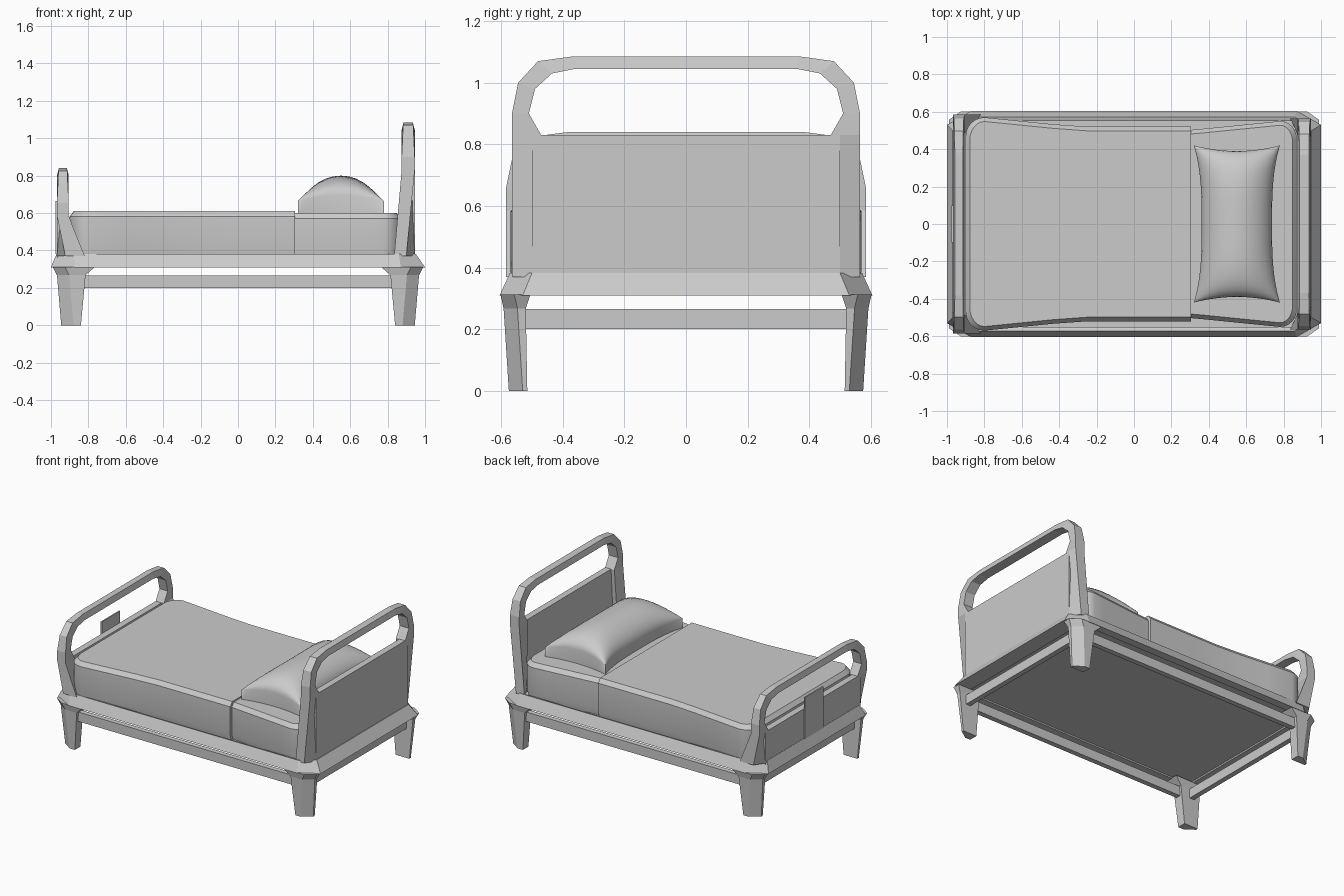
import bpy
import bmesh
import math

old = bpy.data.objects.get("Cube")
if old:
    bpy.data.objects.remove(old, do_unlink=True)

grey = bpy.data.materials.new("light_grey")
grey.use_nodes = True
GREY = (0.6, 0.6, 0.6, 1)
grey.diffuse_color = GREY
grey.node_tree.nodes["Principled BSDF"].inputs["Base Color"].default_value = GREY


def finish(name, bm, smooth=None):
    bmesh.ops.recalc_face_normals(bm, faces=bm.faces)
    mesh = bpy.data.meshes.new(name)
    bm.to_mesh(mesh)
    bm.free()
    obj = bpy.data.objects.new(name, mesh)
    bpy.context.collection.objects.link(obj)
    mesh.materials.append(grey)
    if smooth:
        bpy.ops.object.select_all(action='DESELECT')
        obj.select_set(True)
        bpy.context.view_layer.objects.active = obj
        bpy.ops.object.shade_smooth_by_angle(angle=math.radians(smooth))
    return obj


def loft(name, rings, smooth=None):
    """Skin a stack of equal rings and close both ends."""
    bm = bmesh.new()
    rows = [[bm.verts.new(p) for p in ring] for ring in rings]
    n = len(rows[0])
    for a, b in zip(rows, rows[1:]):
        for i in range(n):
            j = (i + 1) % n
            bm.faces.new((a[i], a[j], b[j], b[i]))
    bm.faces.new(rows[0])
    bm.faces.new(rows[-1])
    return finish(name, bm, smooth)


def box(name, x0, x1, y0, y1, z0, z1):
    flat = [(x0, y0), (x1, y0), (x1, y1), (x0, y1)]
    return loft(name, [[(x, y, z) for x, y in flat] for z in (z0, z1)])


# Base frame: octagonal rim with a sunken deck
def octagon(xl, xr, cut, y, ycut, z):
    return [(xr, -ycut, z), (xr, ycut, z), (xr - cut, y, z), (-xl + cut, y, z),
            (-xl, ycut, z), (-xl, -ycut, z), (-xl + cut, -y, z), (xr - cut, -y, z)]


loft("bed_frame", [
    octagon(0.9, 0.89, 0.02, 0.55, 0.53, 0.32),
    octagon(0.9, 0.89, 0.02, 0.55, 0.53, 0.31),
    octagon(1.0, 1.0, 0.13, 0.605, 0.53, 0.31),
    octagon(0.97, 0.95, 0.09, 0.572, 0.5, 0.382),
    octagon(0.9, 0.88, 0.03, 0.55, 0.5, 0.375),
    octagon(0.9, 0.88, 0.03, 0.55, 0.5, 0.35)])

# Legs: tapered, outer corner chamfered, flaring into a brace at the top
LEG = [(0.0, 0.84, 0.945, 0.515, 0.575),
       (0.268, 0.815, 0.968, 0.52, 0.592),
       (0.312, 0.765, 0.99, 0.505, 0.602)]
for sx, end in ((1, "head"), (-1, "foot")):
    for sy, side in ((1, "left"), (-1, "right")):
        loft(f"{end}_{side}_leg", [
            [(sx * x, sy * y, z) for x, y in (
                (xi, yo), (xo - 0.065, yo), (xo, yo - 0.045), (xo, yi), (xi, yi))]
            for z, xi, xo, yi, yo in LEG])

# Lower stretchers
for s, side, end in ((1, "left", "head"), (-1, "right", "foot")):
    box(f"{side}_stretcher", -0.88, 0.88, s * 0.535, s * 0.57, 0.2, 0.265)
    box(f"{end}_stretcher", s * 0.885, s * 0.92, -0.54, 0.54, 0.2, 0.265)

# End boards: hoop on top, flared posts and a panel below
HOOP = [(0.565, 0.83, 0.47, 0.83), (0.565, 0.9, 0.51, 0.9), (0.545, 1.0, 0.49, 0.98),
        (0.48, 1.07, 0.435, 1.03), (0.37, 1.085, 0.36, 1.045)]


def end_board(name, sx, xi, xo, foot, drop, wide):
    top = 0.83 - drop
    half = [[(xi + t, yo, zo), (xo - t, yo, zo), (xo, yi, zi), (xi, yi, zi)]
            for (yo, zo, yi, zi), t in zip(HOOP, (0, 0, 0.005, 0.008, 0.01))]
    path = half + [[(x, -y, z) for x, y, z in ring] for ring in reversed(half)]
    loft(name + "_hoop", [[(sx * x, wide * y, z - drop) for x, y, z in ring] for ring in path])
    yo, yi = 0.565 * wide, 0.47 * wide
    for s, side in ((1, "left"), (-1, "right")):
        low = [(foot, yo), (xo - 0.045, yo), (xo, 0.5 * wide), (foot + 0.03, 0.5 * wide)]
        high = [(xi, yo), (xo, yo), (xo, yi), (xi, yi)]
        loft(f"{name}_{side}_post", [
            [(sx * x, s * y, 0.37) for x, y in low],
            [(sx * x, s * y, top) for x, y in high]])
    box(name + "_panel", sx * (xo - 0.045), sx * xo, -0.5 * wide, 0.5 * wide, 0.36, top)


end_board("headboard", 1, 0.875, 0.945, 0.835, 0, 1)
end_board("footboard", -1, 0.905, 0.968, 0.82, 0.245, 1.035)

# Chart plate on the outside of the footboard
box("foot_plate", -0.977, -0.968, -0.1, 0.1, 0.38, 0.665)


# Mattress and cover: pinched sides, one rounded end each
def half_width(x):
    t = min(1, max(0, (abs(x) - 0.3) / 0.5))
    return 0.52 + 0.05 * t


def bedding(name, start, end, trim, radius, top):
    s = 1 if end > start else -1

    def ring(inset, z):
        pts = [(start + (end - s * radius - start) * i / 6, None) for i in range(7)]
        half = [(x, half_width(x) - trim - inset) for x, _ in pts]
        tip = half[-1][1] - radius
        for i in range(1, 7):
            a = math.pi / 2 * i / 6
            half.append((end - s * (radius - (radius - inset) * math.sin(a)),
                         tip + radius * math.cos(a)))
        return [(x, y, z) for x, y in half] + [(x, -y, z) for x, y in reversed(half)]

    loft(name, [ring(0.012, 0.34), ring(0, 0.39), ring(0, top - 0.028), ring(0.022, top)], 30)


bedding("mattress", 0.29, 0.87, 0.018, 0.09, 0.6)
bedding("bed_cover", 0.305, -0.9, 0, 0.1, 0.61)

# Pillow: puffed grid with pinched sides and a skirt resting on the bed
bm = bmesh.new()
NX, NY = 14, 22
grid = []
for j in range(NY + 1):
    v = -math.cos(math.pi * j / NY)
    row = []
    for i in range(NX + 1):
        u = -math.cos(math.pi * i / NX)
        x = 0.55 + u * (0.23 - 0.042 * (1 - abs(v) ** 3))
        y = v * (0.42 - 0.03 * (1 - u * u))
        puff = math.sqrt(max(0, 1 - u * u)) * max(0, 1 - v ** 4) ** 0.5
        end_arch = 0.03 * (1 - u * u)
        row.append(bm.verts.new((x, y, 0.665 + end_arch + 0.105 * puff)))
    grid.append(row)
for j in range(NY):
    for i in range(NX):
        bm.faces.new((grid[j][i], grid[j][i + 1], grid[j + 1][i + 1], grid[j + 1][i]))
rim = [e for e in bm.edges if e.is_boundary]
skirt = bmesh.ops.extrude_edge_only(bm, edges=rim)["geom"]
for vert in (g for g in skirt if isinstance(g, bmesh.types.BMVert)):
    vert.co.z = 0.585
bmesh.ops.holes_fill(bm, edges=[e for e in bm.edges if e.is_boundary])
finish("pillow", bm, 50)
